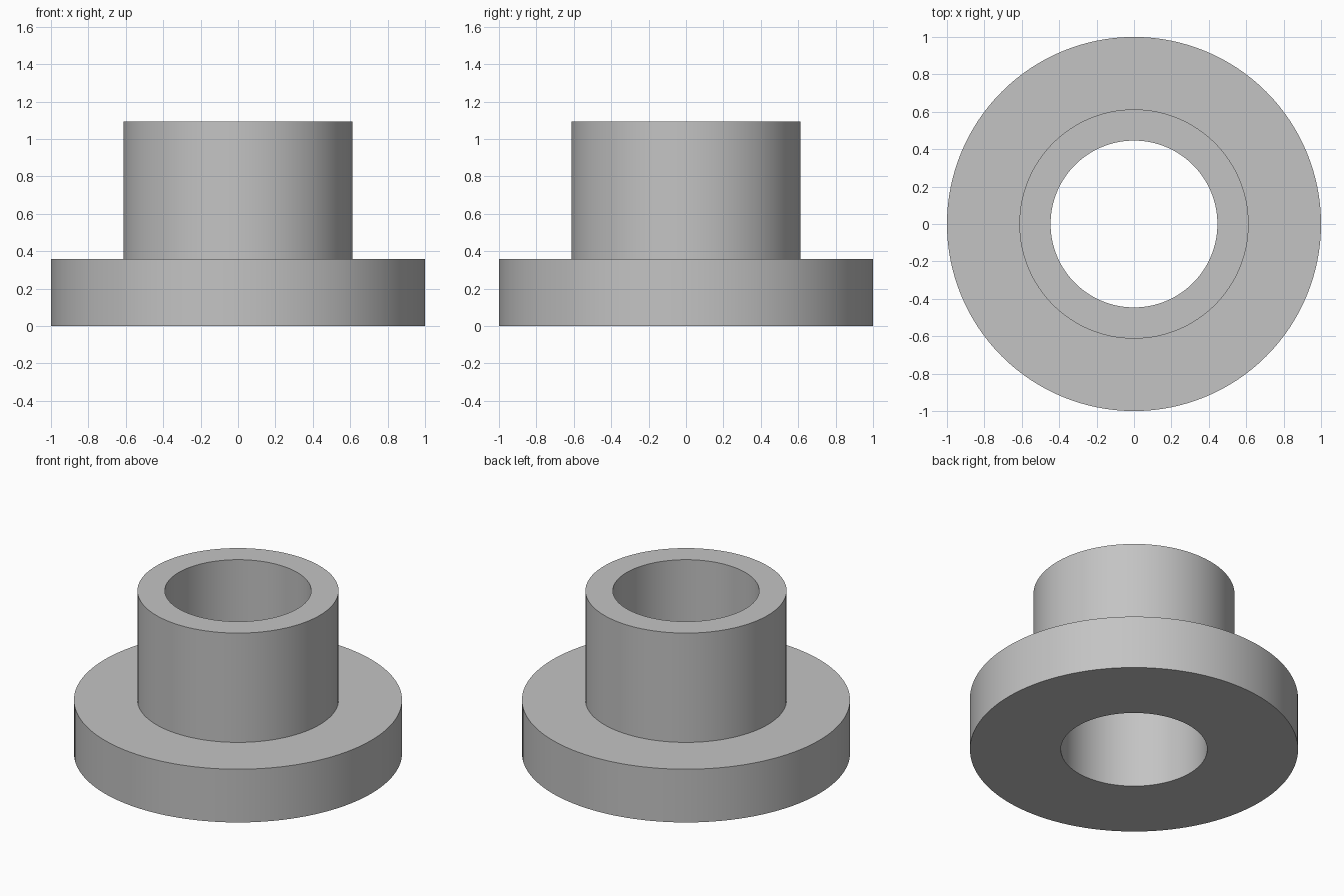
import bpy
import bmesh
import math

cube = bpy.data.objects.get("Cube")
if cube:
    bpy.data.objects.remove(cube, do_unlink=True)

SEGMENTS = 128
BORE, SLEEVE, FLANGE = 0.446, 0.613, 1.0
FLANGE_TOP, SLEEVE_TOP = 0.358, 1.093

# Plain grey metal
grey = bpy.data.materials.new("grey_metal")
grey.use_nodes = True
colour = (0.55, 0.55, 0.55, 1.0)
grey.diffuse_color = colour
grey.node_tree.nodes["Principled BSDF"].inputs["Base Color"].default_value = colour


def lathe(name, profile, material):
    """Revolve a closed (radius, height) profile around z."""
    bm = bmesh.new()
    rings = []
    for radius, z in profile:
        ring = []
        for i in range(SEGMENTS):
            a = math.tau * i / SEGMENTS
            ring.append(bm.verts.new((radius * math.cos(a), radius * math.sin(a), z)))
        rings.append(ring)
    for lower, upper in zip(rings, rings[1:] + rings[:1]):
        for i in range(SEGMENTS):
            j = (i + 1) % SEGMENTS
            bm.faces.new((lower[i], lower[j], upper[j], upper[i]))
    bmesh.ops.recalc_face_normals(bm, faces=bm.faces)
    mesh = bpy.data.meshes.new(name)
    bm.to_mesh(mesh)
    bm.free()
    mesh.materials.append(material)
    obj = bpy.data.objects.new(name, mesh)
    bpy.context.collection.objects.link(obj)
    return obj


# Flange, sleeve and through bore as one turned part
bushing = lathe("flanged_bushing", [
    (BORE, 0), (FLANGE, 0), (FLANGE, FLANGE_TOP),
    (SLEEVE, FLANGE_TOP), (SLEEVE, SLEEVE_TOP), (BORE, SLEEVE_TOP),
], grey)

# Smooth walls with crisp rims
bpy.ops.object.select_all(action="DESELECT")
bushing.select_set(True)
bpy.context.view_layer.objects.active = bushing
bpy.ops.object.shade_smooth_by_angle(angle=math.radians(30))
